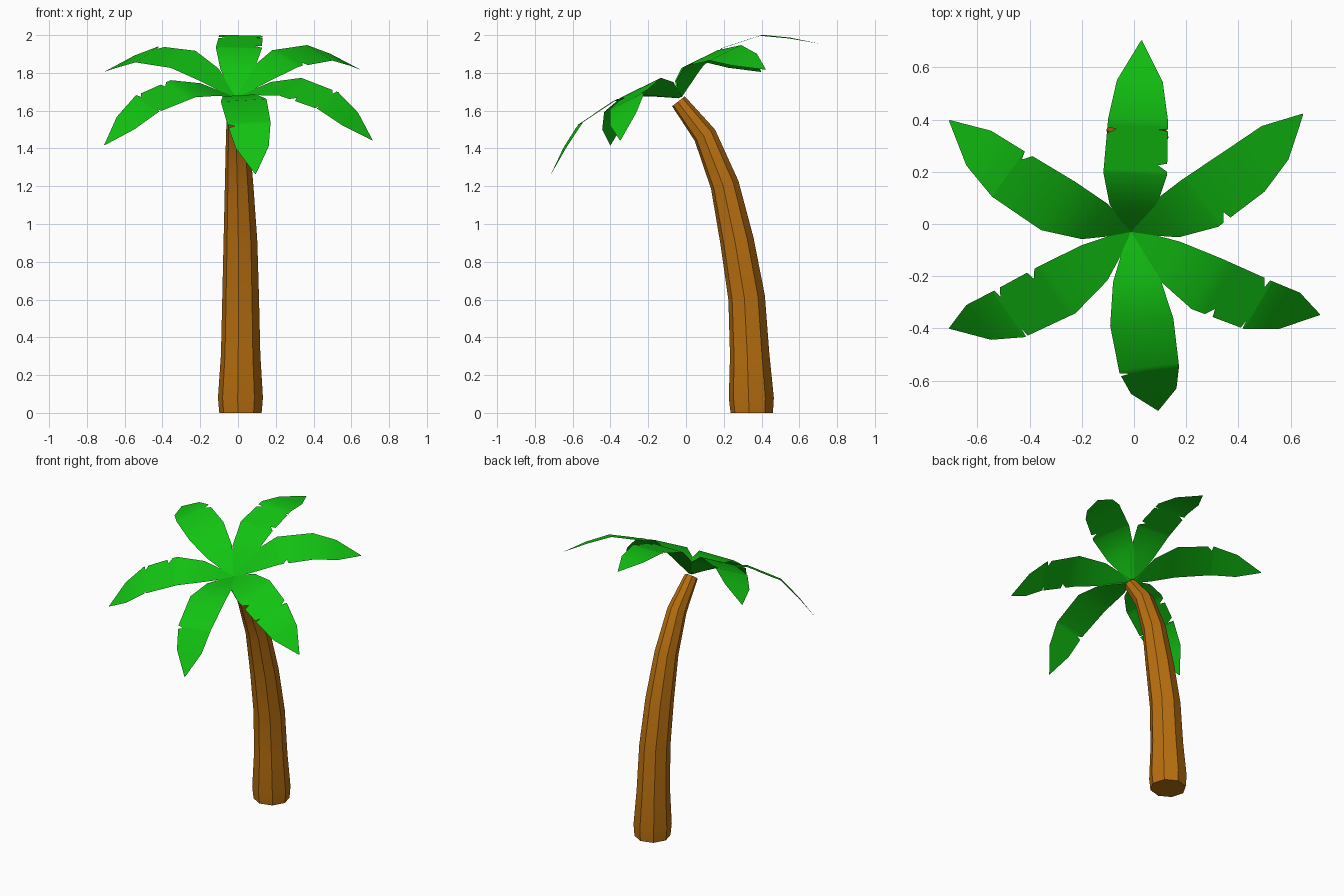
import bpy, math
from mathutils import Matrix, Vector

if "Cube" in bpy.data.objects:
    bpy.data.objects.remove(bpy.data.objects["Cube"])


def material(name, rgb):
    m = bpy.data.materials.new(name)
    m.diffuse_color = (*rgb, 1)
    m.use_nodes = True
    m.node_tree.nodes["Principled BSDF"].inputs["Base Color"].default_value = m.diffuse_color
    return m


def make_object(name, verts, faces, mat, angle):
    mesh = bpy.data.meshes.new(name)
    mesh.from_pydata(verts, [], faces)
    mesh.materials.append(mat)
    obj = bpy.data.objects.new(name, mesh)
    bpy.context.collection.objects.link(obj)
    bpy.ops.object.select_all(action='DESELECT')
    obj.select_set(True)
    bpy.context.view_layer.objects.active = obj
    bpy.ops.object.shade_smooth_by_angle(angle=math.radians(angle))
    return obj


brown = material("bark brown", (0.48, 0.16, 0.005))
green = material("leaf green", (0.006, 0.55, 0.006))

# Trunk: eight-sided tube along a bend, rings given as x, y, z, radius
SIDES = 8
rings = [(.013, .348, 0, .113), (.013, .346, .08, .12), (.014, .337, .31, .105),
         (.014, .321, .61, .098), (.013, .27, .91, .09), (.006, .205, 1.207, .076),
         (-.002, .10, 1.47, .062), (-.013, -.04, 1.65, .043)]
verts, faces = [], []
for i, (x, y, z, r) in enumerate(rings):
    a, b = rings[max(i - 1, 0)], rings[min(i + 1, len(rings) - 1)]
    tilt = math.atan2(a[1] - b[1], b[2] - a[2]) if i > 1 else 0
    for k in range(SIDES):
        t = math.tau * k / SIDES - math.radians(7)
        verts.append((x + r * math.cos(t), y + r * math.sin(t) * math.cos(tilt),
                      z + r * math.sin(t) * math.sin(tilt)))
for i in range(len(rings) - 1):
    for k in range(SIDES):
        p, q = i * SIDES + k, i * SIDES + (k + 1) % SIDES
        faces.append((p, q, q + SIDES, p + SIDES))
faces.append(tuple(reversed(range(SIDES))))
faces.append(tuple(range(len(verts) - SIDES, len(verts))))
make_object("trunk", verts, faces, brown, 30)

# Leaf profile: distance along leaf, height, half width
profile = [(0, 0, .012), (.16, .09, .09), (.32, .138, .122), (.54, .108, .115),
           (.67, .03, .088), (.80, -.065, .002)]


def sample(s):
    for (s0, z0, w0), (s1, z1, w1) in zip(profile, profile[1:]):
        if s <= s1:
            f = (s - s0) / (s1 - s0)
            return z0 + f * (z1 - z0), w0 + f * (w1 - w0)
    return profile[-1][1:]


# The crown follows the tilt of the trunk tip
crown = Matrix.Translation((-.012, -.03, 1.67)) @ Matrix.Rotation(math.radians(26), 4, 'X')


def leaf(name, angle, length, left, right):
    """Flat-section strip; left and right list where the edges are torn."""
    stations = {p[0] for p in profile}
    for n in left + right:
        stations |= {n - .025, n, n + .008}
    stations = sorted(stations)
    place = crown @ Matrix.Rotation(math.radians(angle), 4, 'Z')
    verts, faces = [], []
    for s in stations:
        z, w = sample(s)
        wl = w - (.035 if s in left else 0)
        wr = w - (.035 if s in right else 0)
        x = s * length / .80
        verts += [place @ Vector((x, v, z)) for v in (-wr, 0, wl)]
    for i in range(len(stations) - 1):
        for j in (0, 1):
            p = i * 3 + j
            faces.append((p, p + 3, p + 4, p + 1))
    make_object(name, verts, faces, green, 50)


# Six leaves: direction, length, torn places on each edge
leaf("back_leaf", 87, .785, [.50], [.36, .505])
leaf("back_right_leaf", 35.5, .81, [], [.37])
leaf("back_left_leaf", 147.5, .825, [], [.53])
leaf("front_left_leaf", 212.5, .825, [.53], [.375, .525])
leaf("front_leaf", -82.5, .80, [], [.55])
leaf("front_right_leaf", -28, .82, [.525], [.40, .53])
